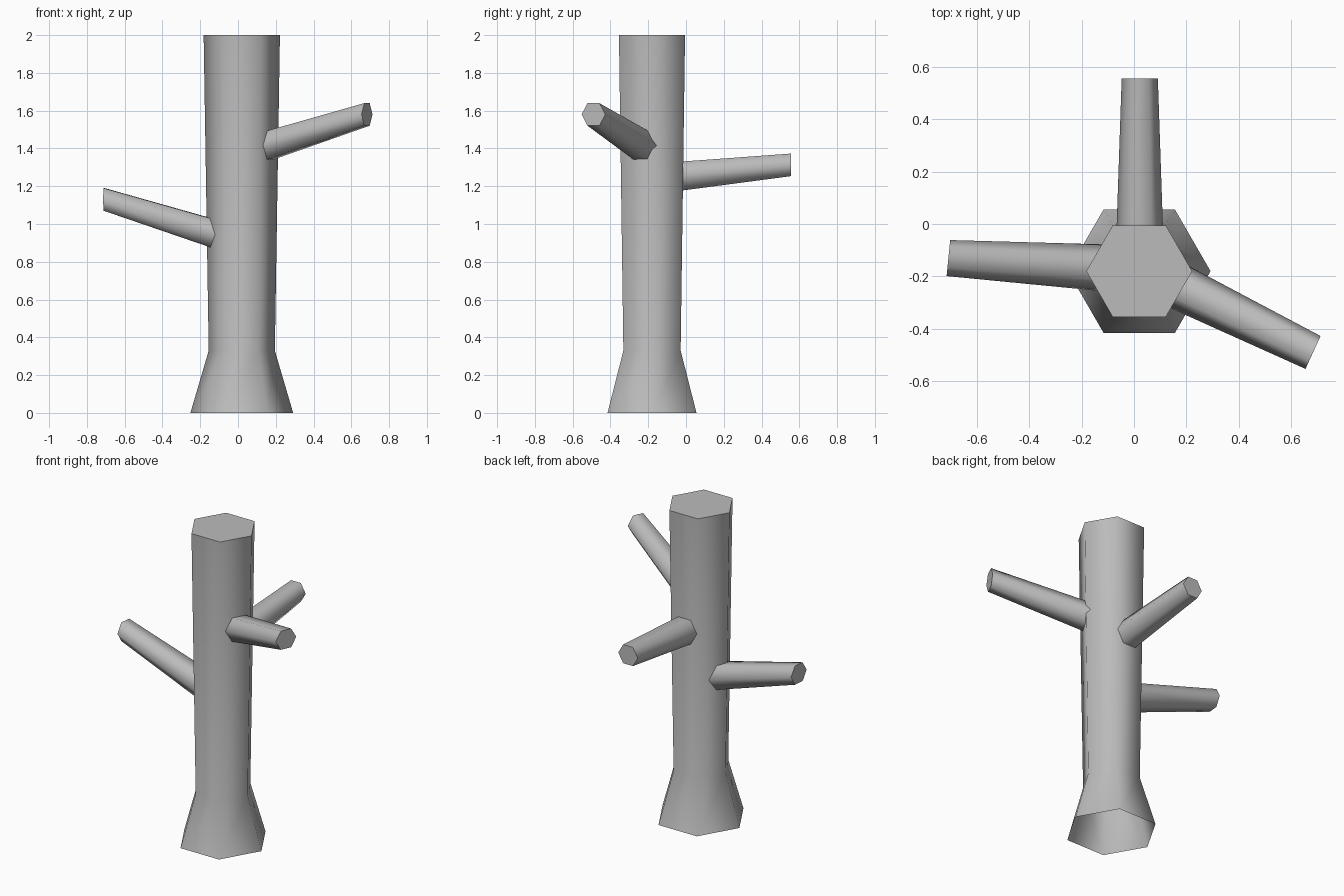
import bpy, bmesh, math
from mathutils import Vector

cube = bpy.data.objects.get("Cube")
if cube:
    bpy.data.objects.remove(cube, do_unlink=True)

SIDES = 6
bark = bpy.data.materials.new("bark_grey")
bark.use_nodes = True
GREY = (0.5, 0.5, 0.5, 1)
bark.diffuse_color = GREY
bark.node_tree.nodes["Principled BSDF"].inputs["Base Color"].default_value = GREY


def hex_tube(name, rings, across, up):
    """Smooth six-sided tube through (centre, radius) rings, capped flat at its far end."""
    bm = bmesh.new()
    loops = []
    for centre, radius in rings:
        loop = []
        for i in range(SIDES):
            a = math.tau * i / SIDES
            offset = across * math.cos(a) + up * math.sin(a)
            loop.append(bm.verts.new(Vector(centre) + offset * radius))
        loops.append(loop)
    for low, high in zip(loops, loops[1:]):
        for i in range(SIDES):
            j = (i + 1) % SIDES
            bm.faces.new((low[i], low[j], high[j], high[i])).smooth = True
    cap = bm.faces.new(loops[-1])
    for edge in cap.edges:
        edge.smooth = False
    bm.normal_update()
    mesh = bpy.data.meshes.new(name)
    bm.to_mesh(mesh)
    bm.free()
    mesh.materials.append(bark)
    obj = bpy.data.objects.new(name, mesh)
    bpy.context.collection.objects.link(obj)


def branch(name, base, tip, heading):
    """Tapered branch whose end faces stand upright, facing the heading."""
    up = Vector((0, 0, 1))
    across = up.cross(Vector(heading).normalized()) * -1
    # across, up and heading are ordered so that the sides face outward
    hex_tube(name, [(base, 0.09), (tip, 0.069)], -across, up)


# Trunk with flared, open foot
tx, ty = 0.02, -0.18
hex_tube("trunk",
         [((tx, ty, 0), 0.272), ((tx, ty, 0.33), 0.175), ((tx, ty, 2), 0.202)],
         Vector((1, 0, 0)), Vector((0, 1, 0)))

# Branches, rooted just inside the trunk
branch("right_branch", (-0.10, -0.168, 0.94), (-0.708, -0.13, 1.13), (-1, 0.1, 0))
branch("left_branch", (0.10, -0.205, 1.395), (0.683, -0.49, 1.58), (0.909, -0.417, 0))
branch("back_branch", (0.022, -0.06, 1.25), (0.022, 0.555, 1.313), (0, 1, 0))
